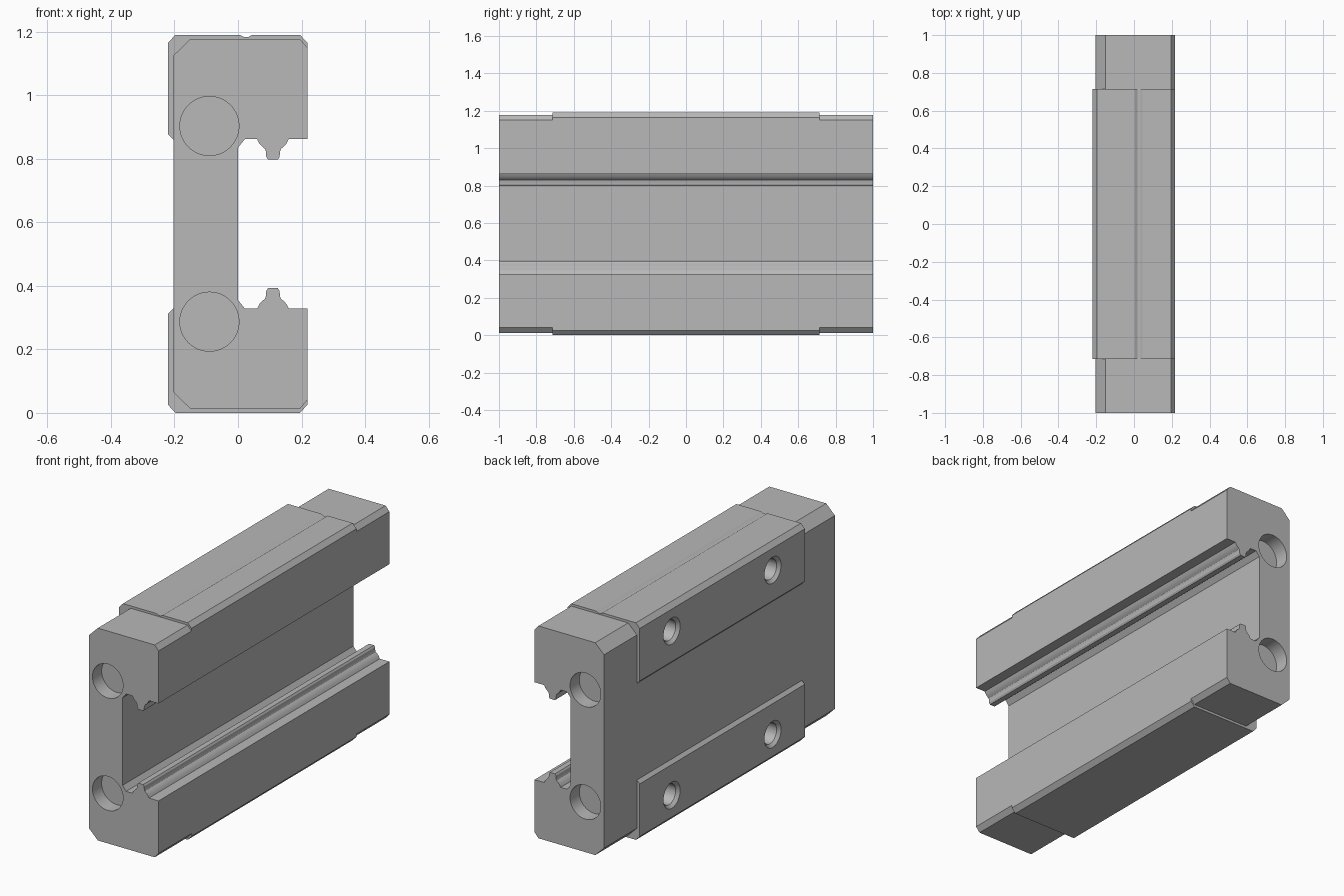
import bpy
import bmesh
from math import pi
from mathutils import Matrix

if "Cube" in bpy.data.objects:
    bpy.data.objects.remove(bpy.data.objects["Cube"])

HEIGHT = 1.19
END_Y, BLOCK_Y = 1.0, 0.715

steel = bpy.data.materials.new("plain_grey_steel")
steel.use_nodes = True
grey = (0.48, 0.48, 0.48, 1)
steel.diffuse_color = grey
steel.node_tree.nodes["Principled BSDF"].inputs["Base Color"].default_value = grey


def add_object(name, bm):
    mesh = bpy.data.meshes.new(name)
    bm.to_mesh(mesh)
    bm.free()
    mesh.materials.append(steel)
    obj = bpy.data.objects.new(name, mesh)
    bpy.context.collection.objects.link(obj)
    return obj


# Inner jaw: web fillet and the ball-track rib, symmetric about its own centre
RIB_X = 0.11
rib_half = [(0.05, 0.862), (0.043, 0.848), (0.034, 0.838), (0.025, 0.831),
            (0.022, 0.822), (0.021, 0.806), (0.015, 0.797)]
jaw = [(0, 0.835), (0.022, 0.862)]
jaw += [(RIB_X - x, z) for x, z in rib_half]
jaw += [(RIB_X + x, z) for x, z in reversed(rib_half)]
jaw.append((0.218, 0.862))


def section(is_block):
    """Closed x-z outline; both variants have matching point counts."""
    if is_block:
        top, side, dip = HEIGHT, 0.025, 0.007
        back = [(-0.197, top), (-0.22, 1.165), (-0.22, 0.877), (-0.203, 0.86)]
    else:
        top, side, dip = 1.177, 0.027, 0
        back = [(-0.15, top), (-0.203, 1.125), (-0.203, 0.877), (-0.203, 0.86)]
    shoulder = [(0.218, top - side), (0.195, top)]
    groove = [(0.044, top), (0.033, top - dip), (0.018, top - dip), (0.006, top)]
    upper = jaw + shoulder + groove + back
    lower = jaw + shoulder + back
    return upper + [(x, HEIGHT - z) for x, z in reversed(lower)]


# Carriage body: loft the outlines along y, stepping between caps and block
bm = bmesh.new()
rings = []
for y, is_block in [(-END_Y, False), (-BLOCK_Y, False), (-BLOCK_Y, True),
                    (BLOCK_Y, True), (BLOCK_Y, False), (END_Y, False)]:
    rings.append([bm.verts.new((x, y, z)) for x, z in section(is_block)])
for a, b in zip(rings, rings[1:]):
    for i in range(len(a)):
        j = (i + 1) % len(a)
        bm.faces.new((a[i], a[j], b[j], b[i]))
bm.faces.new(rings[0])
bm.faces.new(rings[-1])
bmesh.ops.remove_doubles(bm, verts=bm.verts, dist=0.0001)
bmesh.ops.dissolve_degenerate(bm, edges=bm.edges, dist=0.0001)
bmesh.ops.dissolve_limit(bm, angle_limit=0.01, verts=bm.verts, edges=bm.edges)
bmesh.ops.recalc_face_normals(bm, faces=bm.faces)
body = add_object("carriage_body", bm)


def add_cone(bm, centre, axis, r1, r2, length):
    turn = Matrix.Rotation(pi / 2, 4, axis)
    bmesh.ops.create_cone(bm, cap_ends=True, segments=48, radius1=r1, radius2=r2,
                          depth=length, matrix=Matrix.Translation(centre) @ turn)


def cut(name, bm):
    cutter = add_object(name, bm)
    cutter.hide_render = True
    mod = body.modifiers.new(name, "BOOLEAN")
    mod.operation, mod.solver, mod.object = "DIFFERENCE", "EXACT", cutter
    bpy.ops.object.select_all(action="DESELECT")
    bpy.context.view_layer.objects.active = body
    body.select_set(True)
    bpy.ops.object.modifier_apply(modifier=name)
    bpy.data.objects.remove(cutter)


# Round pockets in both end faces
bm = bmesh.new()
for y in (-END_Y, END_Y):
    for z in (0.903, HEIGHT - 0.903):
        add_cone(bm, (-0.09, y, z), "X", 0.093, 0.093, 0.16)
cut("end_pockets", bm)

# Bolt holes in the mounting pads, then their countersinks
bores, sinks = bmesh.new(), bmesh.new()
for y in (-0.437, 0.437):
    for z in (1.045, HEIGHT - 1.045):
        add_cone(bores, (-0.15, y, z), "Y", 0.056, 0.056, 0.4)
        add_cone(sinks, (-0.22, y, z), "Y", 0.09, 0.054, 0.036)
cut("bolt_holes", bores)
cut("bolt_countersinks", sinks)

bpy.ops.object.select_all(action="DESELECT")
body.select_set(True)
bpy.context.view_layer.objects.active = body
bpy.ops.object.shade_smooth_by_angle(angle=pi / 6)
